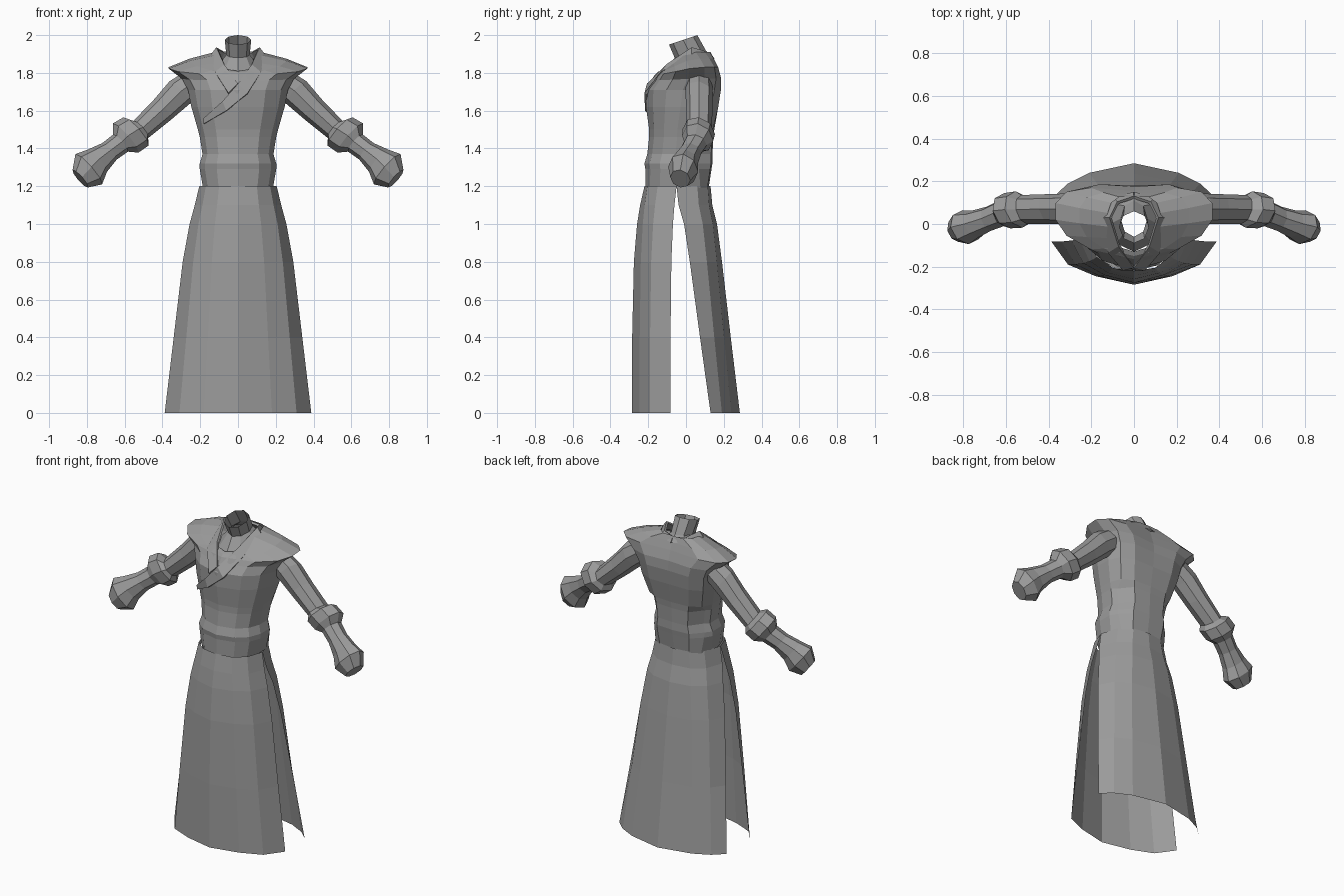
import bpy, math
from mathutils import Vector

if "Cube" in bpy.data.objects:
    bpy.data.objects.remove(bpy.data.objects["Cube"])

cloth = bpy.data.materials.new("dark_cloth")
cloth.diffuse_color = (.33, .33, .33, 1)
cloth.use_nodes = True
cloth.node_tree.nodes["Principled BSDF"].inputs["Base Color"].default_value = cloth.diffuse_color


def make(name, verts, faces):
    me = bpy.data.meshes.new(name)
    me.from_pydata([tuple(v) for v in verts], [], faces)
    me.materials.append(cloth)
    ob = bpy.data.objects.new(name, me)
    bpy.context.collection.objects.link(ob)
    return ob


def loft(name, rows, closed=True, cap=False):
    """Skin a list of equally long point rows."""
    n = len(rows[0])
    verts = [p for r in rows for p in r]
    faces = []
    for i in range(len(rows) - 1):
        for j in range(n if closed else n - 1):
            k = (j + 1) % n
            faces.append((i*n + j, i*n + k, (i+1)*n + k, (i+1)*n + j))
    if cap:
        faces.append(tuple(range((len(rows)-1)*n, len(rows)*n)))
    return make(name, verts, faces)


def mirror(ob):
    ob.modifiers.new("mirror", 'MIRROR').use_axis[0] = True


def spow(v, e):
    return math.copysign(abs(v)**e, v)


# Torso: wrapped tunic flaring out to pointed shoulder caps
half = [0, 28, 55, 80, 100, 125, 152, 180]
angles = [math.radians(a) for a in half + [360 - a for a in half[-2:0:-1]]]
# z, half width, front y, back y, front drop, side shift, back recess
torso_rows = [
    (1.19, .187, -.215, .12, 0, .02, 0),
    (1.29, .205, -.215, .135, 0, .02, .02),
    (1.32, .205, -.22, .14, 0, .02, .03),
    (1.37, .19, -.205, .14, 0, .02, .04),
    (1.46, .205, -.195, .145, 0, .02, .04),
    (1.50, .215, -.195, .15, 0, .02, 0),
    (1.62, .25, -.212, .17, 0, .04, 0),
    (1.71, .268, -.215, .18, 0, .05, 0),
    (1.77, .30, -.185, .175, .01, .06, 0),
    (1.83, .372, -.165, .155, .04, .065, 0),
    (1.875, .26, -.15, .14, .07, .045, 0),
    (1.91, .125, -.13, .13, .10, .02, 0),
]
rows = []
for z, w, yf, yb, drop, shift, rec in torso_rows:
    ring = []
    for a in angles:
        s, c = math.sin(a), math.cos(a)
        y = (yf + yb)/2 - (yb - yf)/2*spow(c, .8) + shift*abs(s)
        if -.7 < c < -.4:
            y -= rec
        ring.append((w*spow(s, .8), y, z - drop*max(0, c)))
    rows.append(ring)
loft("torso", rows)

# Neck: open collar tube with a slanted rim
rows = []
for z, rx, ry, yc, tilt in [(1.83, .115, .13, 0, .06), (1.895, .062, .085, .025, .015),
                            (1.975, .07, .075, -.015, .025)]:
    rows.append([(rx*math.sin(a), yc - ry*math.cos(a), z - tilt*math.cos(a))
                 for a in [math.tau*k/8 for k in range(8)]])
loft("neck", rows)

# Lapels: crossed collar bands, one running on across the chest
inner = [(0, .125, 1.90), (.075, .10, 1.91), (.11, .03, 1.93), (.07, -.10, 1.84),
         (0, -.20, 1.74), (-.08, -.205, 1.65), (-.18, -.145, 1.56)]
outer = [(0, .145, 1.87), (.09, .12, 1.88), (.14, .03, 1.89), (.12, -.13, 1.80),
         (.05, -.213, 1.69), (-.06, -.21, 1.60), (-.18, -.14, 1.53)]


def lapel(name, side, count):
    ob = loft(name, [[(side*x, y, z) for x, y, z in line[:count]]
                     for line in (inner, outer)], closed=False)
    sol = ob.modifiers.new("thick", 'SOLIDIFY')
    sol.thickness, sol.offset = .015, 0


lapel("outer_lapel", 1, 7)
lapel("inner_lapel", -1, 5)


# Sleeves: faceted tube with elbow cuff and gloved end
path = [(.22, .07, 1.76, .075, .07), (.31, .07, 1.695, .08, .075),
        (.40, .07, 1.605, .07, .072), (.515, .068, 1.50, .06, .07),
        (.54, .068, 1.49, .100, .088), (.595, .062, 1.455, .103, .085),
        (.622, .05, 1.428, .060, .062), (.68, .025, 1.385, .058, .058),
        (.745, 0, 1.335, .078, .066), (.79, -.015, 1.29, .107, .082),
        (.835, -.03, 1.24, .062, .055)]
u = Vector((.66, 0, .75))
v = Vector((.75, -.25, -.66)).cross(u).normalized()
rows = []
for x, y, z, ru, rv in path:
    rows.append([Vector((x, y, z)) + u*ru*math.cos(a) + v*rv*math.sin(a)
                 for a in [math.tau*k/8 for k in range(8)]])
mirror(loft("sleeve", rows, cap=True))

# Skirt: front and back panels split by side slits
levels = [1.2, 1.1, 1.0, .8, .4, 0]
spread = [0, .13, .28, .48, .74, 1]


def panel(name, top, bottom, depth):
    rows = []
    for z, sx, sy in zip(levels, spread, depth):
        h = [(a[0] + (b[0]-a[0])*sx, a[1] + (b[1]-a[1])*sy, z)
             for a, b in zip(top, bottom)]
        rows.append([(-x, y, z) for x, y, z in h[:0:-1]] + h)
    loft(name, rows, closed=False)


panel("front_skirt", [(0, -.22), (.10, -.205), (.17, -.15), (.205, -.05)],
      [(0, -.285), (.18, -.245), (.31, -.19), (.388, -.082)],
      [0, .35, .6, .86, 1, 1])
panel("back_skirt", [(0, .13), (.10, .115), (.17, .06), (.205, -.05)],
      [(0, .285), (.21, .24), (.31, .19), (.375, .13)],
      [0, .06, .22, .39, .69, 1])
